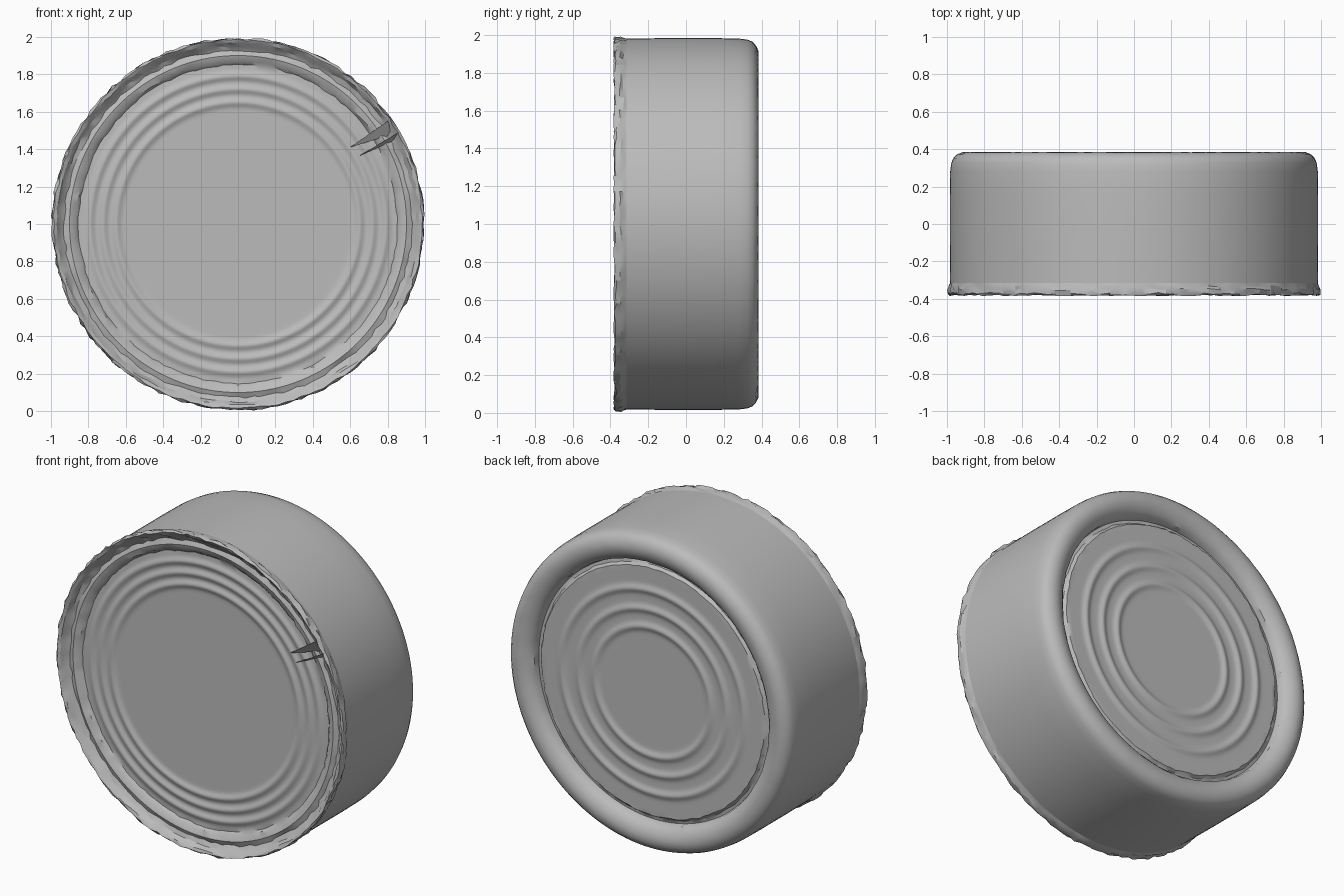
import bpy
import bmesh
import math
import random
from mathutils import Vector

if "Cube" in bpy.data.objects:
    bpy.data.objects.remove(bpy.data.objects["Cube"], do_unlink=True)

random.seed(7)
SEGMENTS = 144

metal = bpy.data.materials.new("grey_metal")
metal.use_nodes = True
metal.diffuse_color = (0.5, 0.5, 0.5, 1)
metal.node_tree.nodes["Principled BSDF"].inputs["Base Color"].default_value = (0.5, 0.5, 0.5, 1)


def finish(bm, name, angle):
    """Turn a bmesh into a shaded, coloured object."""
    mesh = bpy.data.meshes.new(name)
    bm.to_mesh(mesh)
    bm.free()
    mesh.materials.append(metal)
    obj = bpy.data.objects.new(name, mesh)
    bpy.context.collection.objects.link(obj)
    bpy.ops.object.select_all(action='DESELECT')
    obj.select_set(True)
    bpy.context.view_layer.objects.active = obj
    bpy.ops.object.shade_smooth_by_angle(angle=math.radians(angle))
    return obj


def lathe(name, profile, angle=35):
    """Spin (radius, y, roughness) points about the y axis at z = 1.
    Points run from the front centre outwards and on to the back centre."""
    bm = bmesh.new()
    rings = []
    for r, y, rough in profile:
        if r == 0:
            rings.append([bm.verts.new((0, y, 1))] * SEGMENTS)
            continue
        ring = []
        for j in range(SEGMENTS):
            a = math.tau * j / SEGMENTS
            # Roughness only pulls inwards so the outline stays in bounds
            rr = r - rough * random.random()
            yy = y - math.copysign(rough * 0.7 * random.random(), y)
            ring.append(bm.verts.new((rr * math.cos(a), yy, 1 + rr * math.sin(a))))
        rings.append(ring)
    for p, q in zip(rings, rings[1:]):
        for j in range(SEGMENTS):
            k = (j + 1) % SEGMENTS
            corners = list(dict.fromkeys((p[j], q[j], q[k], p[k])))
            bm.faces.new(corners)
    return finish(bm, name, angle)


def ripple(r0, r1, crests, y, height, steps=48):
    """Profile points for a flat panel with rounded concentric ridges."""
    points = []
    for i in range(steps + 1):
        r = r0 + (r1 - r0) * i / steps
        lift = sum(math.exp(-((r - c) / 0.022) ** 2) for c in crests)
        points.append((r, y + height * lift, 0))
    return points


# Front lid: flat middle, three fine ridges, raised seam step
lathe("front_lid",
      [(0, -0.315, 0)]
      + ripple(0.56, 0.83, (0.65, 0.72, 0.79), -0.315, -0.012)
      + [(0.855, -0.318, 0.008), (0.875, -0.338, 0.014), (0.90, -0.345, 0)])

# Ragged cut rim around the front
lathe("front_rim",
      [(0.90, -0.345, 0), (0.935, -0.338, 0.015), (0.955, -0.350, 0.012),
       (0.975, -0.378, 0.012), (0.99, -0.385, 0.012), (1.0, -0.378, 0.018),
       (1.0, -0.355, 0.018), (0.992, -0.335, 0.01), (0.982, -0.315, 0)], 25)

# Side wall, rolled over into the rounded back lip
lathe("can_wall",
      [(0.982, -0.315, 0), (0.984, -0.1, 0), (0.984, 0.15, 0), (0.982, 0.28, 0),
       (0.976, 0.325, 0), (0.965, 0.352, 0), (0.947, 0.372, 0.003),
       (0.92, 0.384, 0.005), (0.89, 0.385, 0.003), (0.86, 0.376, 0),
       (0.835, 0.362, 0), (0.815, 0.342, 0.004), (0.805, 0.305, 0)])

# Recessed back panel with broad concentric ridges
lathe("back_panel",
      [(0.805, 0.305, 0), (0.79, 0.312, 0.008), (0.775, 0.330, 0.008)]
      + [(r, y, n) for r, y, n in
         reversed(ripple(0.32, 0.75, (0.40, 0.51, 0.63), 0.328, 0.012))]
      + [(0, 0.328, 0)])

# Two bent metal slivers lying across the front rim
SLIVERS = {
    "upper_sliver": ((0.60, 1.41), (0.80, 1.55), (0.83, 1.48)),
    "lower_sliver": ((0.64, 1.36), (0.86, 1.49), (0.83, 1.445)),
}
for name, (tip, top, low) in SLIVERS.items():
    bm = bmesh.new()
    front = [Vector((tip[0], -0.345, tip[1])), Vector((low[0], -0.335, low[1])),
             Vector((top[0], -0.383, top[1]))]
    outer = [bm.verts.new(p) for p in front]
    inner = [bm.verts.new(p + Vector((0, 0.012, 0))) for p in front]
    bm.faces.new(outer)
    bm.faces.new(inner[::-1])
    for i in range(3):
        k = (i + 1) % 3
        bm.faces.new((outer[k], outer[i], inner[i], inner[k]))
    bmesh.ops.recalc_face_normals(bm, faces=bm.faces)
    finish(bm, name, 20)
